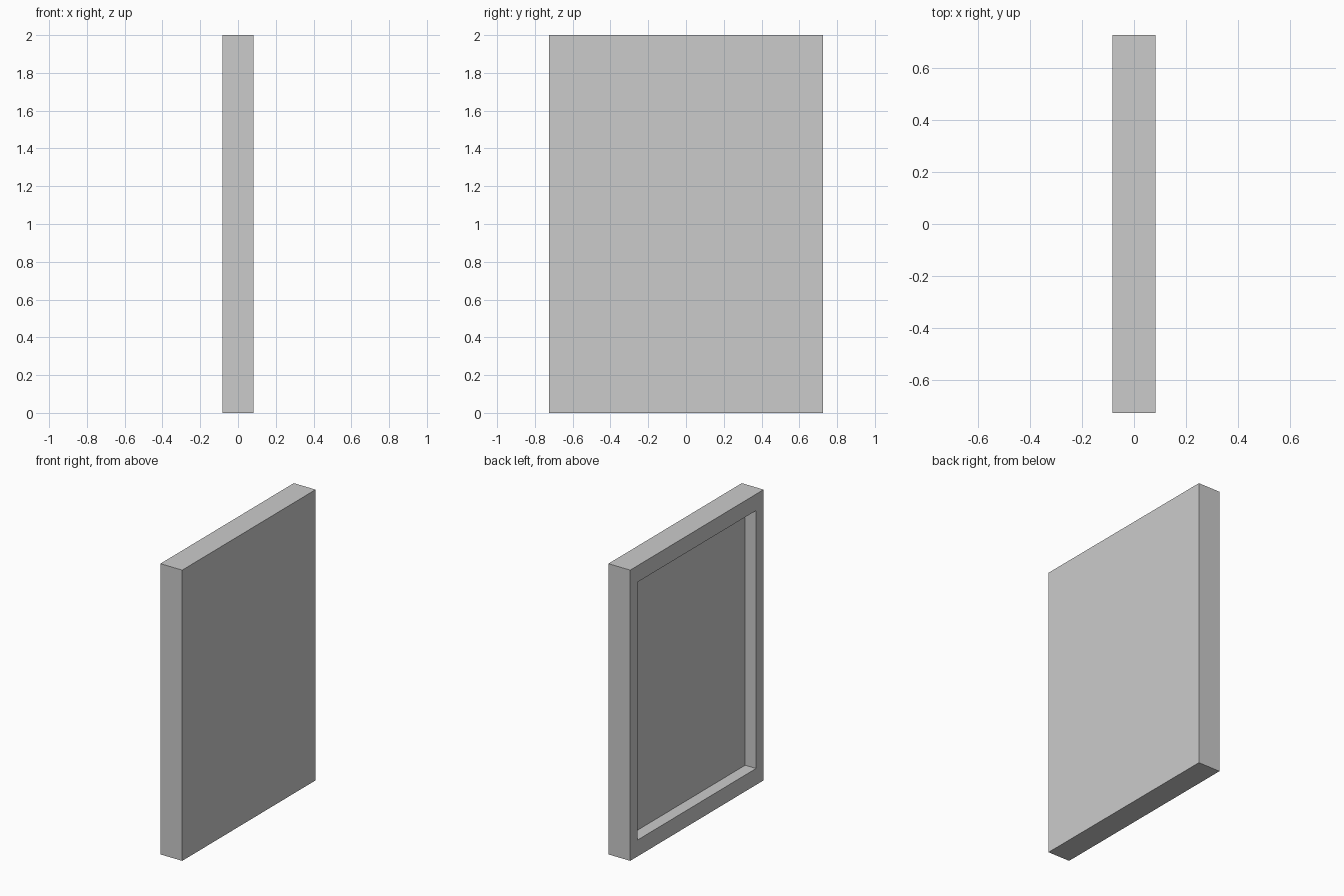
import bpy, bmesh
from mathutils import Vector

if "Cube" in bpy.data.objects:
    bpy.data.objects.remove(bpy.data.objects["Cube"])

DEPTH, WIDTH, HEIGHT = 0.166, 1.45, 2.0
OPENING = 0.887          # opening size relative to the panel face
RECESS = 0.083           # how deep the back is sunk in

bm = bmesh.new()

# Solid panel standing on the ground
bmesh.ops.create_cube(bm, size=1)
bmesh.ops.scale(bm, vec=(DEPTH, WIDTH, HEIGHT), verts=bm.verts)
bmesh.ops.translate(bm, vec=(0, 0, HEIGHT / 2), verts=bm.verts)

# Raised rim and sunken field on the -x face
bm.normal_update()
face = min(bm.faces, key=lambda f: f.calc_center_median().x)
bmesh.ops.inset_individual(bm, faces=[face], thickness=0.05)
centre = Vector((0, 0, HEIGHT / 2))
for v in face.verts:
    v.co.y = (1 if v.co.y > 0 else -1) * OPENING * WIDTH / 2
    v.co.z = centre.z + (1 if v.co.z > centre.z else -1) * OPENING * HEIGHT / 2
field = bmesh.ops.extrude_discrete_faces(bm, faces=[face])["faces"][0]
bmesh.ops.translate(bm, vec=(RECESS, 0, 0), verts=field.verts)
bmesh.ops.recalc_face_normals(bm, faces=bm.faces)

mesh = bpy.data.meshes.new("framed_panel")
bm.to_mesh(mesh)
bm.free()
bpy.context.collection.objects.link(bpy.data.objects.new("framed_panel", mesh))
